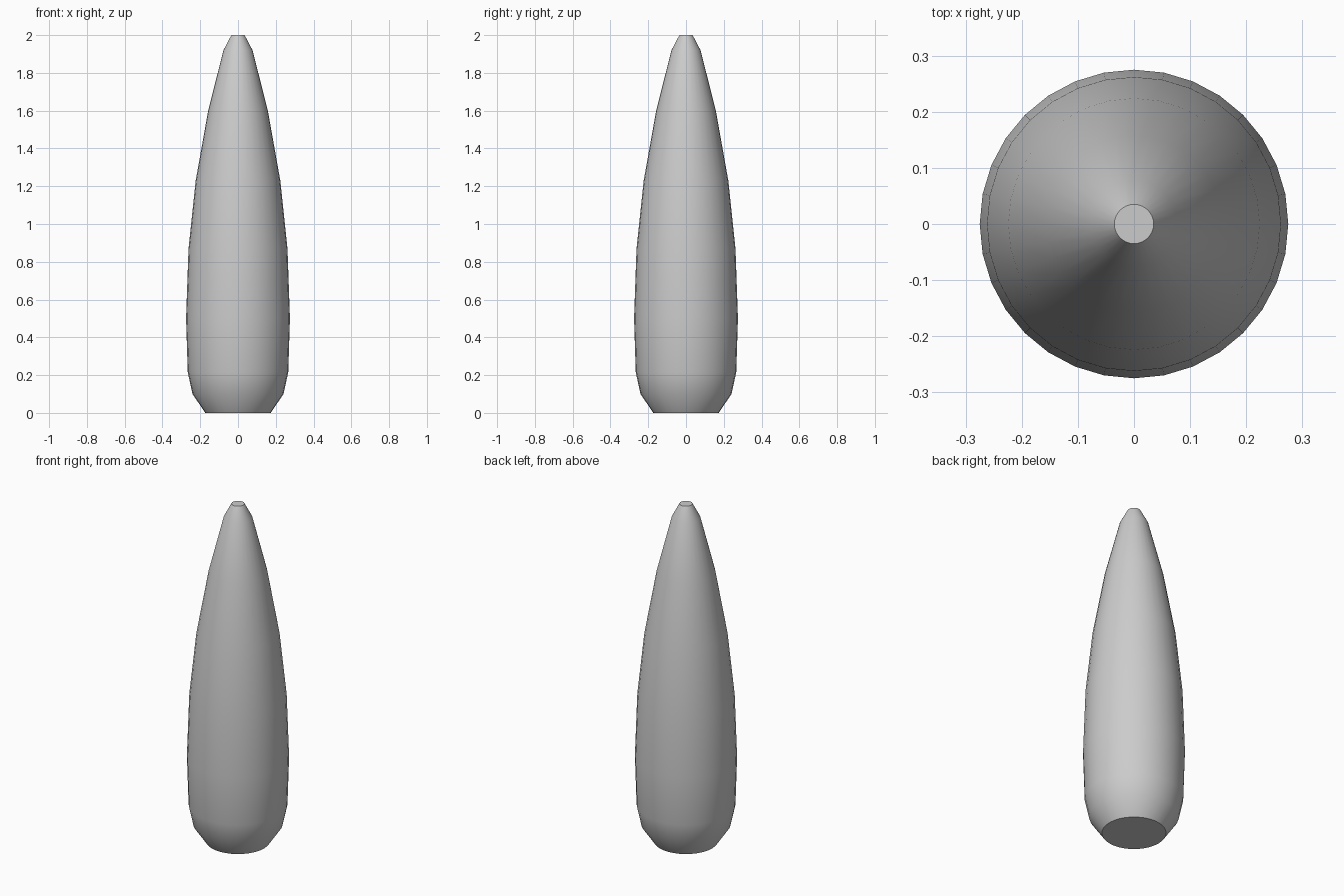
import bpy, bmesh, math

if "Cube" in bpy.data.objects:
    bpy.data.objects.remove(bpy.data.objects["Cube"])

SIDES = 32
# (radius, height) from base to tip
PROFILE = [(0.173, 0.0), (0.241, 0.10), (0.266, 0.215), (0.275, 0.50), (0.262, 0.87),
           (0.224, 1.23), (0.158, 1.60), (0.077, 1.92), (0.035, 2.0)]

# Tapered body: stacked rings joined by quads
bm = bmesh.new()
rings = []
for r, z in PROFILE:
    angles = [2 * math.pi * i / SIDES for i in range(SIDES)]
    rings.append([bm.verts.new((r * math.cos(a), r * math.sin(a), z)) for a in angles])
for low, high in zip(rings, rings[1:]):
    for i in range(SIDES):
        j = (i + 1) % SIDES
        bm.faces.new((low[i], low[j], high[j], high[i]))

# Flat base and tip
bm.faces.new(rings[0][::-1])
bm.faces.new(rings[-1])

mesh = bpy.data.meshes.new("tapered_body")
bm.to_mesh(mesh)
bm.free()
body = bpy.data.objects.new("tapered_body", mesh)
bpy.context.collection.objects.link(body)

# Smooth sides, crisp cap edges
bpy.context.view_layer.objects.active = body
body.select_set(True)
bpy.ops.object.shade_smooth_by_angle(angle=math.radians(40))
